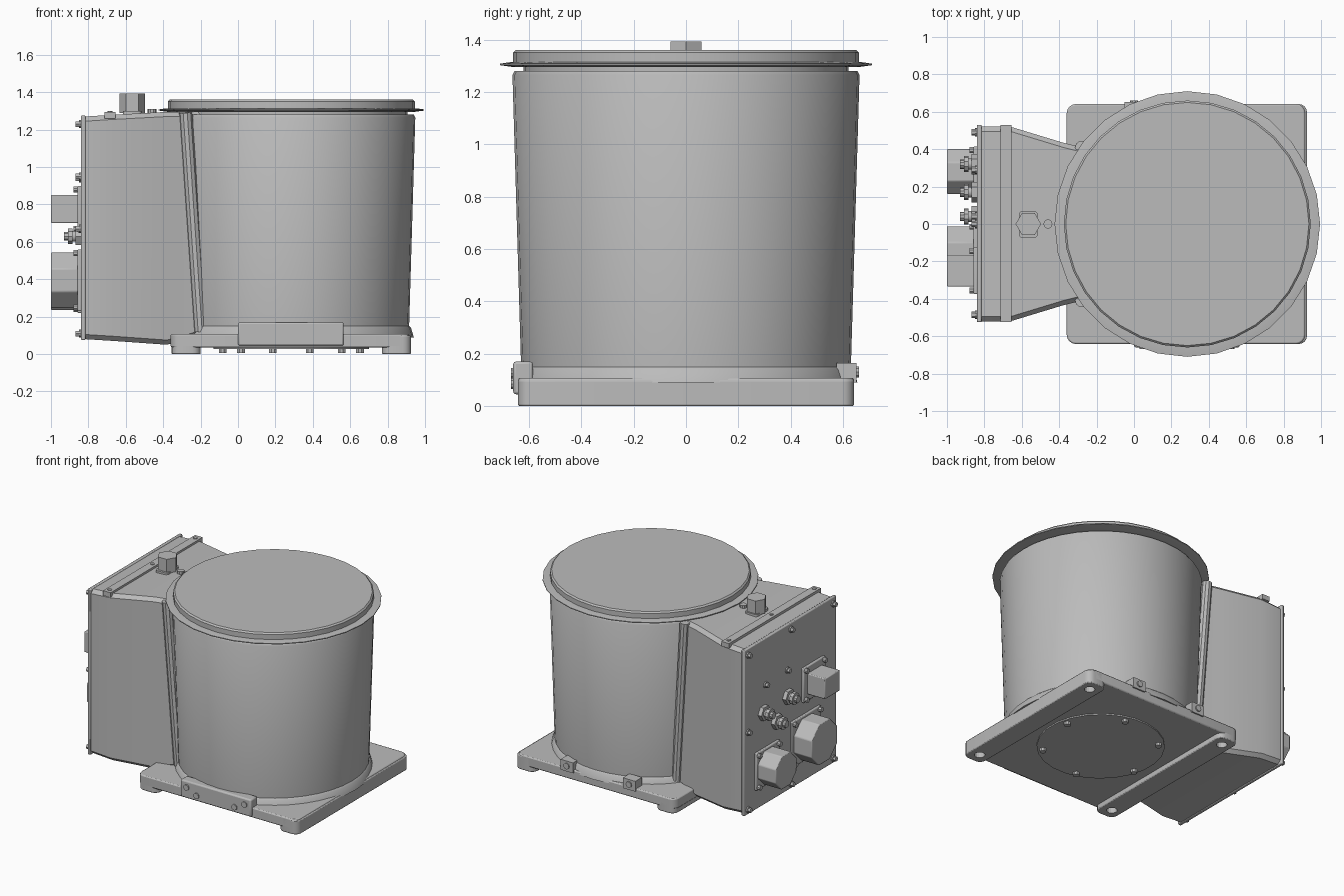
import bpy, bmesh, math
from mathutils import Matrix, Vector

cube = bpy.data.objects.get("Cube")
if cube:
    bpy.data.objects.remove(cube, do_unlink=True)

grey = bpy.data.materials.new("plain grey")
grey.use_nodes = True
grey.diffuse_color = (0.5, 0.5, 0.5, 1)
grey.node_tree.nodes["Principled BSDF"].inputs["Base Color"].default_value = (0.5, 0.5, 0.5, 1)

CX = 0.285          # drum axis
FACE = -0.84        # outer face of the connector panel


def finish(name, bm, smooth=True, bevel=0):
    bmesh.ops.recalc_face_normals(bm, faces=bm.faces)
    mesh = bpy.data.meshes.new(name)
    bm.to_mesh(mesh)
    bm.free()
    mesh.materials.append(grey)
    ob = bpy.data.objects.new(name, mesh)
    bpy.context.collection.objects.link(ob)
    if bevel:
        mod = ob.modifiers.new("edge", "BEVEL")
        mod.width, mod.segments, mod.limit_method = bevel, 2, "ANGLE"
    if smooth:
        bpy.ops.object.select_all(action="DESELECT")
        ob.select_set(True)
        bpy.context.view_layer.objects.active = ob
        bpy.ops.object.shade_smooth_by_angle(angle=math.radians(32))
    return ob


def box(bm, lo, hi, corner=0):
    lo, hi = Vector(lo), Vector(hi)
    m = Matrix.Translation((lo + hi) / 2) @ Matrix.Diagonal((*(hi - lo), 1))
    verts = bmesh.ops.create_cube(bm, size=1, matrix=m)["verts"]
    if corner:
        upright = [e for e in {e for v in verts for e in v.link_edges}
                   if abs(e.verts[0].co.z - e.verts[1].co.z) > 0.01]
        bmesh.ops.bevel(bm, geom=upright, offset=corner, segments=4,
                        profile=0.5, affect="EDGES")


def rod(bm, start, end, r, sides=12, r2=None):
    a, b = Vector(start), Vector(end)
    turn = (b - a).to_track_quat("Z", "Y").to_matrix().to_4x4()
    spin = Matrix.Rotation(math.pi / sides, 4, "Z")
    bmesh.ops.create_cone(bm, cap_ends=True, segments=sides, radius1=r,
                          radius2=r if r2 is None else r2, depth=(b - a).length,
                          matrix=Matrix.Translation((a + b) / 2) @ turn @ spin)


def lathe(name, profile, sides):
    bm = bmesh.new()
    rings = [[bm.verts.new((CX + r * math.cos(2 * math.pi * i / sides),
                            r * math.sin(2 * math.pi * i / sides), z))
              for i in range(sides)] for r, z in profile]
    for a, b in zip(rings, rings[1:]):
        for i in range(sides):
            j = (i + 1) % sides
            bm.faces.new((a[i], a[j], b[j], b[i]))
    bm.faces.new(rings[0])
    bm.faces.new(rings[-1])
    return finish(name, bm)


def out_rods(bm, spots, r, x0, x1, sides=8):
    for y, z in spots:
        rod(bm, (x0, y, z), (x1, y, z), r, sides)


# Tapered drum, thin flange and lid
lathe("drum", [(0.655, 0.09), (0.64, 0.14), (0.63, 0.15), (0.663, 1.265),
               (0.655, 1.28), (0.62, 1.28), (0.62, 1.302)], 40)
lathe("lid_flange", [(0.66, 1.295), (0.71, 1.302), (0.71, 1.308), (0.67, 1.314)], 28)
lathe("lid", [(0.66, 1.308), (0.66, 1.35), (0.65, 1.36)], 32)

# Side housing lofted along x from the panel to the drum
bm = bmesh.new()
rings = []
for x, w, low, high in ((-0.82, 0.52, 0.08, 1.27), (-0.66, 0.52, 0.07, 1.28),
                        (-0.38, 0.435, 0.05, 1.295), (-0.2, 0.39, 0.1, 1.295)):
    c = 0.025
    ring = [(-w, low + c), (-w, high - c), (c - w, high), (w - c, high),
            (w, high - c), (w, low + c), (w - c, low), (c - w, low)]
    rings.append([bm.verts.new((x, y, z)) for y, z in ring])
for a, b in zip(rings, rings[1:]):
    for i in range(8):
        bm.faces.new((a[i], a[i - 1], b[i - 1], b[i]))
bm.faces.new(rings[0])
bm.faces.new(rings[-1])
finish("housing", bm)

# Upright fillets where the housing meets the drum
bm = bmesh.new()
for s in (-1, 1):
    rod(bm, (-0.2, s * 0.39, 0.12), (-0.28, s * 0.41, 1.29), 0.035, 10)
finish("housing_seams", bm)

# Connector panel and the strip across the top of the housing
bm = bmesh.new()
box(bm, (FACE, -0.525, 0.075), (-0.815, 0.53, 1.275))
finish("connector_panel", bm, bevel=0.006)
bm = bmesh.new()
box(bm, (-0.715, -0.525, 1.26), (-0.655, 0.53, 1.295))
for y in (-0.49, 0, 0.49):
    rod(bm, (-0.685, y, 1.29), (-0.685, y, 1.3), 0.014, 10)
finish("top_strip", bm)

# Lifting block on top of the housing
bm = bmesh.new()
box(bm, (-0.615, -0.075, 1.28), (-0.515, 0.07, 1.3), 0.02)
rod(bm, (-0.565, 0, 1.29), (-0.565, 0, 1.392), 0.068, 6)
rod(bm, (-0.46, 0, 1.28), (-0.46, 0, 1.31), 0.024, 10)
finish("lifting_block", bm)

# Large connectors with square mounting flanges
bm = bmesh.new()
bolts = bmesh.new()
for y, z, r, f in ((-0.16, 0.395, 0.16, 0.165), (0.28, 0.355, 0.13, 0.135),
                   (-0.25, 0.775, 0, 0.125)):
    box(bm, (-0.858, y - f, z - f), (FACE + 0.005, y + f, z + f))
    if r:
        rod(bm, (-0.85, y, z), (-1, y, z), r, 8)
    else:
        box(bm, (-1, y - 0.085, z - 0.075), (-0.85, y + 0.085, z + 0.075))
    d = f - 0.02
    out_rods(bolts, [(y + i * d, z + j * d) for i in (-1, 1) for j in (-1, 1)],
             0.017, -0.85, -0.88)
finish("large_connectors", bm, bevel=0.006)

# Small round connectors
bm = bmesh.new()
small = [(0.32, 0.75), (0.04, 0.76), (0.17, 0.63)]
for r, x0, x1, n in ((0.055, -0.835, -0.868, 6), (0.03, -0.86, -0.9, 12),
                     (0.043, -0.885, -0.91, 10), (0.025, -0.905, -0.93, 10)):
    out_rods(bm, small, r, x0, x1, n)
finish("small_connectors", bm)

# Panel bolts
edge = [(y, z) for y in (-0.485, 0.49) for z in (0.11, 0.67, 1.23)]
edge += [(0, 0.11), (0, 1.23), (0.29, 0.94), (0.04, 0.95)]
out_rods(bolts, edge, 0.023, -0.835, -0.85, 10)
out_rods(bolts, edge, 0.017, -0.845, -0.868, 6)
finish("panel_bolts", bolts)

# Base plate on two rails that run front to back, with corner bores
bm = bmesh.new()
box(bm, (-0.36, -0.642, 0.035), (0.915, 0.642, 0.108), 0.05)
base = finish("base_plate", bm, bevel=0.008)
rails = []
for name, x0, x1 in (("inner_rail", -0.355, -0.2), ("outer_rail", 0.77, 0.925)):
    bm = bmesh.new()
    box(bm, (x0, -0.642, 0), (x1, 0.642, 0.1), 0.045)
    rails.append(finish(name, bm, bevel=0.006))
bm = bmesh.new()
for x in (-0.28, 0.85):
    for y in (-0.56, 0.56):
        rod(bm, (x, y, -0.05), (x, y, 0.07), 0.035, 16)
cutter = finish("bore_cutter", bm, smooth=False)
cutter.hide_render = True
cutter.hide_viewport = True
for ob in [base] + rails:
    mod = ob.modifiers.new("bores", "BOOLEAN")
    mod.operation, mod.object, mod.solver = "DIFFERENCE", cutter, "EXACT"

# Round cover and studs under the base
bm = bmesh.new()
rod(bm, (CX, 0, 0.026), (CX, 0, 0.05), 0.42, 24)
for i in range(6):
    a = math.radians(60 * i + 15)
    x, y = CX + 0.38 * math.cos(a), 0.38 * math.sin(a)
    rod(bm, (x, y, 0.005), (x, y, 0.04), 0.022, 8)
finish("bottom_cover", bm)

# Front bracket with fasteners and two lugs at the back
bm = bmesh.new()
box(bm, (0, -0.66, 0.045), (0.565, -0.585, 0.17))
finish("front_bracket", bm, bevel=0.01)
bm = bmesh.new()
for x, z in ((0.05, 0.125), (0.13, 0.085), (0.435, 0.085), (0.515, 0.125)):
    rod(bm, (x, -0.65, z), (x, -0.668, z), 0.021, 10)
finish("bracket_bolts", bm)
bm = bmesh.new()
for x in (0.0, 0.5):
    box(bm, (x - 0.05, 0.575, 0.09), (x + 0.05, 0.652, 0.165))
    rod(bm, (x, 0.64, 0.13), (x, 0.66, 0.13), 0.022, 10)
finish("rear_lugs", bm)
